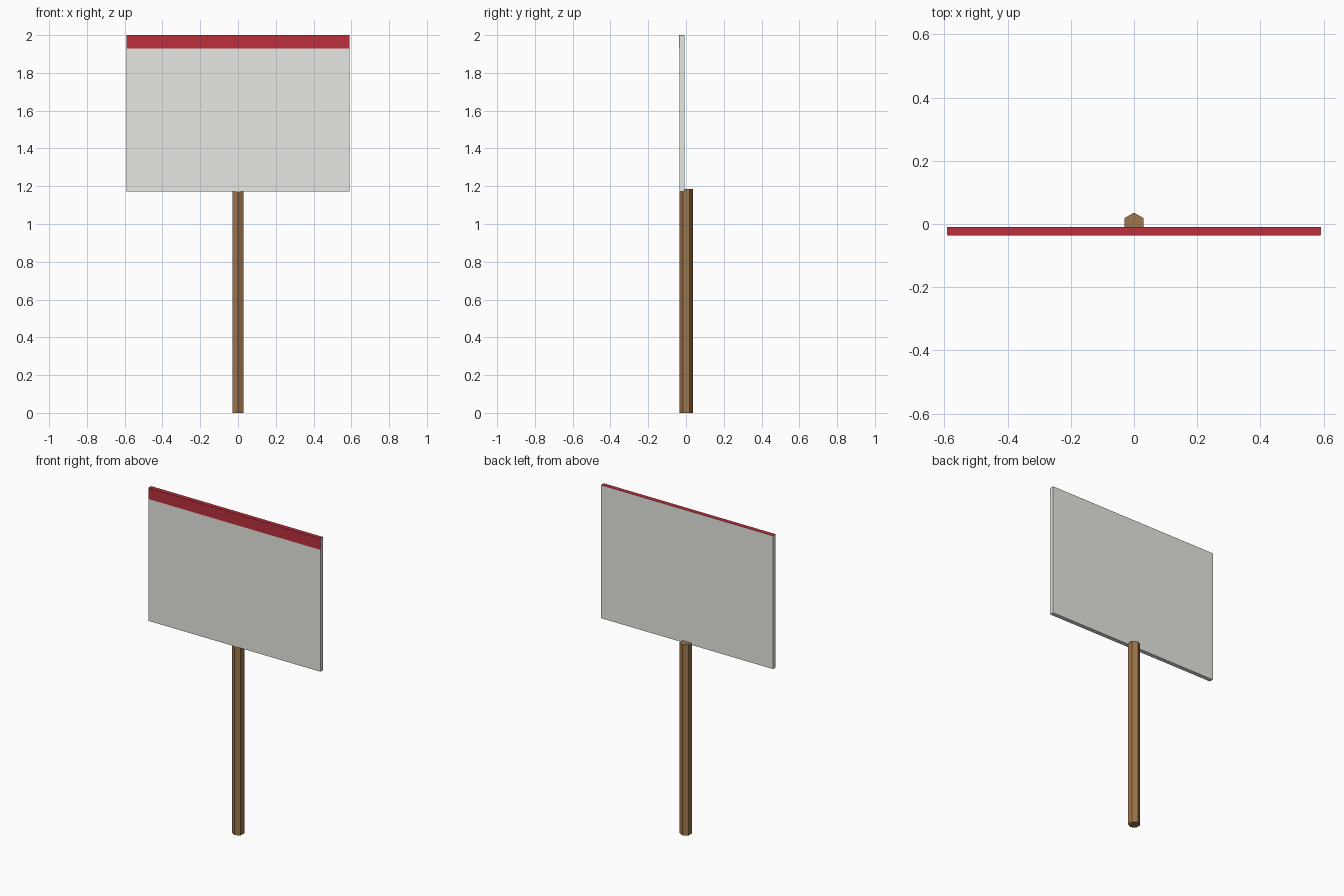
import bpy
import math

if "Cube" in bpy.data.objects:
    bpy.data.objects.remove(bpy.data.objects["Cube"])


def material(name, rgb):
    m = bpy.data.materials.new(name)
    m.diffuse_color = (*rgb, 1)
    m.use_nodes = True
    m.node_tree.nodes["Principled BSDF"].inputs["Base Color"].default_value = m.diffuse_color
    return m


def box(name, lo, hi, mat):
    centre = [(a + b) / 2 for a, b in zip(lo, hi)]
    bpy.ops.mesh.primitive_cube_add(size=1, location=centre)
    ob = bpy.context.object
    ob.name = name
    ob.scale = [b - a for a, b in zip(lo, hi)]
    bpy.ops.object.transform_apply(location=False, rotation=False, scale=True)
    ob.data.materials.append(mat)
    return ob


wood = material("wood", (0.34, 0.18, 0.07))
white = material("off_white", (0.8, 0.8, 0.76))
red = material("red", (0.5, 0.03, 0.045))

# Six-sided post with an edge facing front and back
POST_TOP = 1.184
bpy.ops.mesh.primitive_cylinder_add(vertices=6, radius=0.035, depth=POST_TOP,
                                    location=(0, 0.001, POST_TOP / 2))
post = bpy.context.object
post.name = "post"
post.data.materials.append(wood)

# Sign panel, mounted on the front of the post
HALF, FRONT, BACK = 0.591, -0.035, -0.009
box("sign_panel", (-HALF, FRONT, 1.173), (HALF, BACK, 1.999), white)

# Red strip along the top edge, just proud of the front and top of the panel
box("top_strip", (-HALF + 0.0005, FRONT - 0.001, 1.93),
    (HALF - 0.0005, BACK - 0.0005, 2.0), red)
